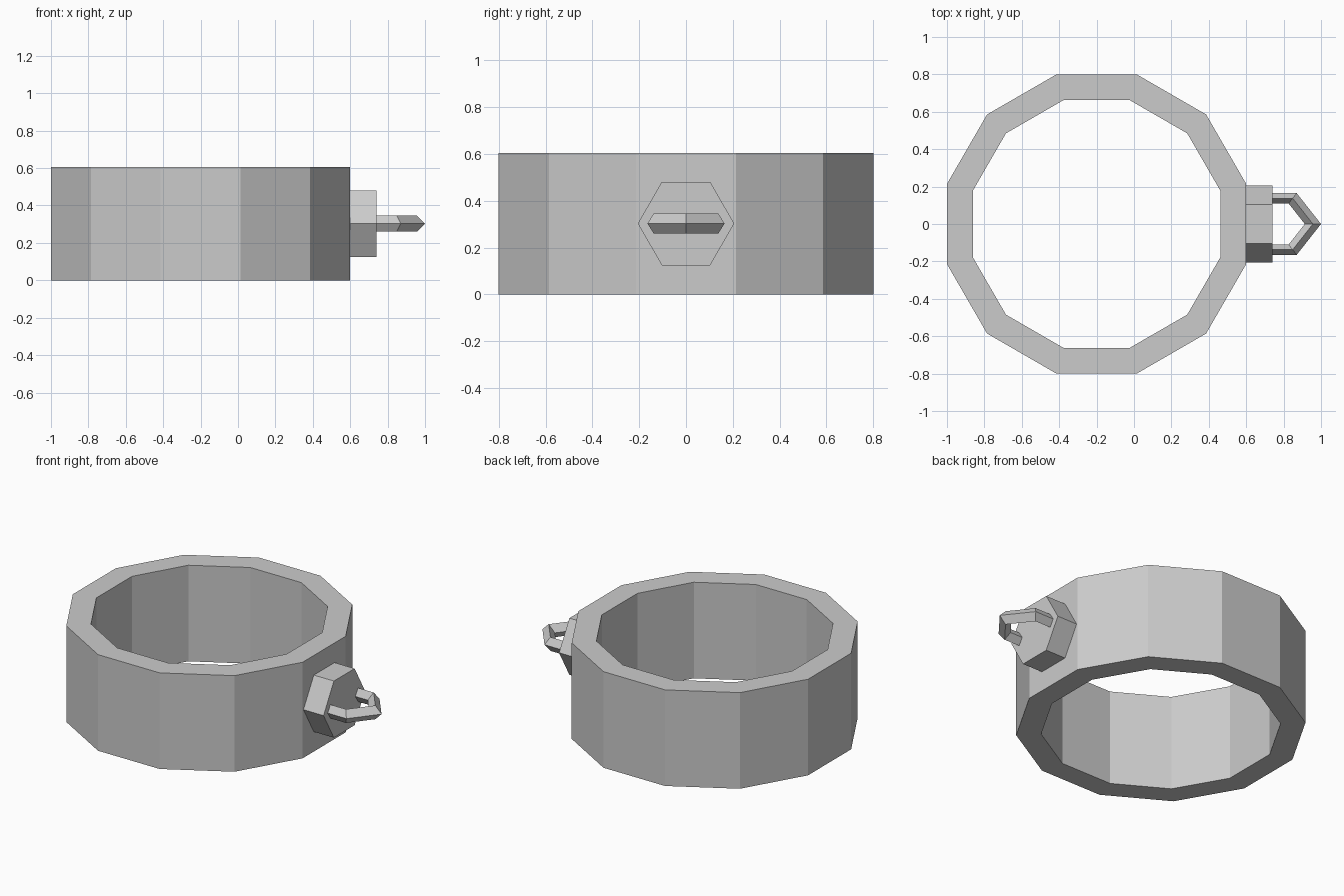
import bpy
import bmesh
from math import cos, sin, pi, radians

default_cube = bpy.data.objects.get("Cube")
if default_cube:
    bpy.data.objects.remove(default_cube, do_unlink=True)

GREY = (0.6, 0.6, 0.6, 1)
grey = bpy.data.materials.new("plain grey")
grey.use_nodes = True
grey.diffuse_color = GREY
grey.node_tree.nodes["Principled BSDF"].inputs["Base Color"].default_value = GREY


def revolve(name, section, sides, start, location, scale=(1, 1, 1)):
    """Sweep a closed (radius, height) section round z as a flat-sided ring."""
    bm = bmesh.new()
    rings = []
    for i in range(sides):
        a = start + 2 * pi * i / sides
        rings.append([bm.verts.new((r * cos(a) * scale[0], r * sin(a) * scale[1], h * scale[2]))
                      for r, h in section])
    n = len(section)
    for i in range(sides):
        here, there = rings[i], rings[(i + 1) % sides]
        for j in range(n):
            k = (j + 1) % n
            bm.faces.new((here[j], there[j], there[k], here[k]))
    bmesh.ops.recalc_face_normals(bm, faces=bm.faces)
    mesh = bpy.data.meshes.new(name)
    bm.to_mesh(mesh)
    bm.free()
    mesh.materials.append(grey)
    obj = bpy.data.objects.new(name, mesh)
    obj.location = location
    bpy.context.collection.objects.link(obj)
    return obj


# Twelve-sided band with flat walls facing the axes
apothem = cos(radians(15))
outer, inner, height = 0.8 / apothem, 0.662 / apothem, 0.605
revolve("band", [(outer, 0), (outer, height), (inner, height), (inner, 0)],
        12, radians(15), (-0.2, 0, 0))

# Hexagonal mount on the band's side, points towards front and back
bpy.ops.mesh.primitive_cylinder_add(vertices=6, radius=0.206, depth=0.14,
                                    location=(0.67, 0, 0.303), rotation=(0, pi / 2, 0))
mount = bpy.context.object
mount.name = "hexagonal_mount"
mount.data.materials.append(grey)

# Pointed hanging loop with a diamond section, half sunk into the mount
major, minor = 0.2165, 0.0433
revolve("loop", [(major + minor, 0), (major, minor), (major - minor, 0), (major, -minor)],
        6, 0, (0.74, 0, 0.303), (1, 0.733, 1))
